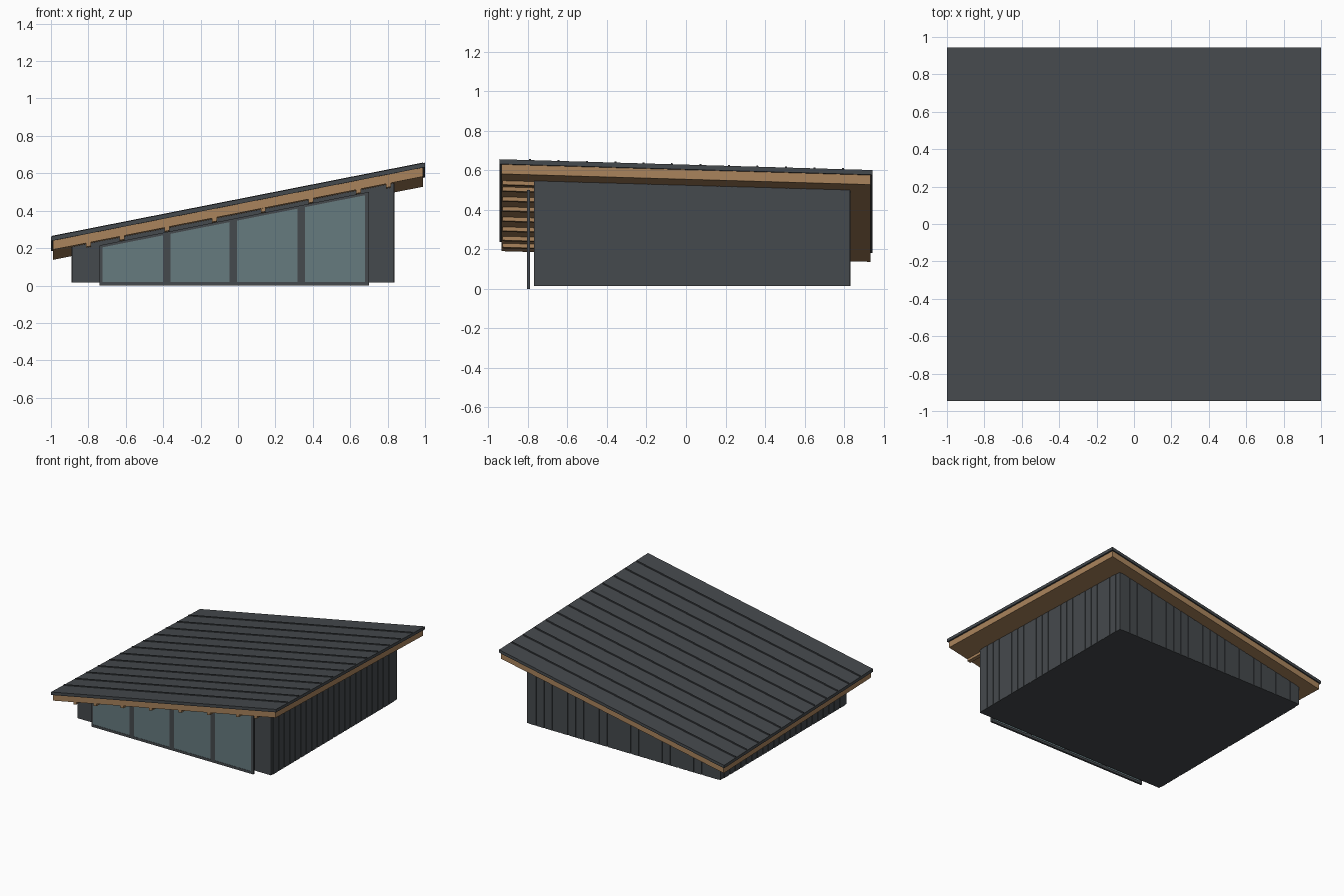
import bpy
import bmesh

cube = bpy.data.objects.get("Cube")
if cube:
    bpy.data.objects.remove(cube, do_unlink=True)


def material(name, rgb):
    m = bpy.data.materials.new(name)
    m.use_nodes = True
    m.diffuse_color = (*rgb, 1)
    m.node_tree.nodes["Principled BSDF"].inputs["Base Color"].default_value = (*rgb, 1)
    return m


CHARCOAL = material("charcoal metal", (0.06, 0.067, 0.074))
WOOD = material("warm timber", (0.40, 0.23, 0.107))
GLASS = material("tinted glass", (0.133, 0.198, 0.212))


def roof(offset):
    """Height of the tilted roof plane, shifted vertically by offset."""
    return lambda x, y: 0.432 + offset + 0.1975 * x - 0.029 * y


def level(z):
    return lambda x, y: z


def add_blocks(name, blocks, mat):
    """One object from blocks (x0, x1, y0, y1, bottom, top) with sloping ends."""
    bm = bmesh.new()
    for x0, x1, y0, y1, bottom, top in blocks:
        plan = [(x0, y0), (x1, y0), (x1, y1), (x0, y1)]
        low = [bm.verts.new((x, y, bottom(x, y))) for x, y in plan]
        high = [bm.verts.new((x, y, top(x, y))) for x, y in plan]
        bm.faces.new(low[::-1])
        bm.faces.new(high)
        for i in range(4):
            j = (i + 1) % 4
            bm.faces.new((low[i], low[j], high[j], high[i]))
    mesh = bpy.data.meshes.new(name)
    bm.to_mesh(mesh)
    bm.free()
    mesh.materials.append(mat)
    obj = bpy.data.objects.new(name, mesh)
    bpy.context.collection.objects.link(obj)
    return obj


METAL = 0.024     # roof sheet thickness
SOFFIT = -0.072   # underside of the timber deck

# Roof: metal sheet, standing seams and timber deck
add_blocks("roof_sheet", [(-1, 1, -0.945, 0.945, roof(-METAL), roof(0))], CHARCOAL)
add_blocks("roof_seams", [(-0.995, 0.99, y - 0.005, y + 0.005, roof(-0.005), roof(0.007))
                          for y in (-0.79 + 0.144 * i for i in range(12))], CHARCOAL)
add_blocks("roof_deck", [(-0.99, 0.99, -0.935, 0.935, roof(SOFFIT), roof(-METAL))], WOOD)

# Rafter tails under the front overhang
add_blocks("rafter_tails", [(x - 0.013, x + 0.013, -0.93, -0.76, roof(SOFFIT - 0.02), roof(SOFFIT + 0.005))
                            for x in (-0.8, -0.62, -0.38, -0.125, 0.135, 0.39, 0.645, 0.805)], WOOD)

# Walls following the roof slope
LEFT, RIGHT, FRONT, BACK, BASE = 0.832, -0.887, -0.77, 0.83, 0.015
add_blocks("walls", [(RIGHT, LEFT, FRONT, BACK, level(BASE), roof(SOFFIT + 0.005))], CHARCOAL)

# Narrow cladding boards on the sides and back
PITCH, BOARD, RELIEF = 0.07, 0.06, 0.004
boards = []
for i in range(int((BACK - FRONT) / PITCH)):
    y = FRONT + 0.025 + i * PITCH
    boards += [(x0, x0 + RELIEF, y, y + BOARD, level(BASE), roof(SOFFIT + 0.003))
               for x0 in (LEFT, RIGHT - RELIEF)]
for i in range(int((LEFT - RIGHT) / PITCH)):
    x = RIGHT + 0.025 + i * PITCH
    boards.append((x, x + BOARD, BACK, BACK + RELIEF, level(BASE), roof(SOFFIT + 0.003)))
add_blocks("cladding_boards", boards, CHARCOAL)


# Front glazing: sloping frame standing just off the wall, with four panes
def frame_top(drop):
    return lambda x, y: 0.362 + 0.1985 * x - drop


PANES = [(-0.725, -0.402), (-0.362, -0.045), (-0.005, 0.318), (0.358, 0.678)]
F0, F1 = -0.798, -0.789
edges = [-0.74] + [x for pane in PANES for x in pane] + [0.70]
bars = [(edges[i], edges[i + 1], F0 - 0.007, F1, level(0.0), frame_top(0))
        for i in range(0, len(edges), 2)]
for x0, x1 in PANES:
    bars.append((x0, x1, F0 - 0.007, F1, level(0.0), level(0.02)))
    bars.append((x0, x1, F0 - 0.007, F1, frame_top(0.014), frame_top(0)))
add_blocks("window_frame", bars, CHARCOAL)
add_blocks("window_panes", [(x0, x1, F0 - 0.005, F0, level(0.02), frame_top(0.014))
                            for x0, x1 in PANES], GLASS)
